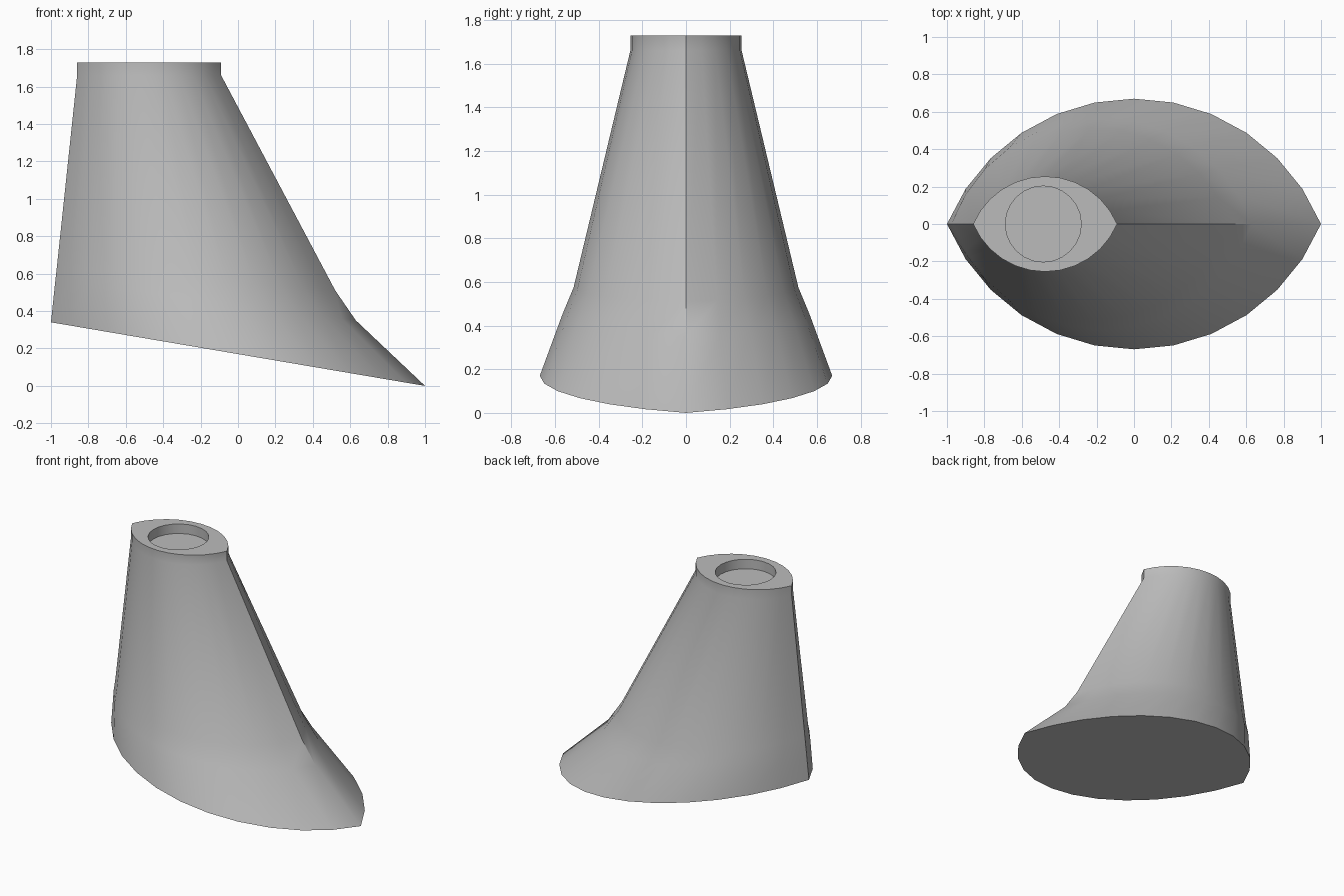
import bpy, bmesh
from math import sin, cos, pi, atan2, radians
from mathutils import Vector

cube = bpy.data.objects.get("Cube")
if cube:
    bpy.data.objects.remove(cube, do_unlink=True)

STEPS = 12  # segments in each of the two arcs of a section


def lens_ring(left, right, half_width):
    """Pointed oval section between two (x, z) tips, made of two arcs."""
    a = (right[0] - left[0]) / 2
    mid = (right[0] + left[0]) / 2
    radius = (a * a + half_width ** 2) / (2 * half_width)
    spread = atan2(a, radius - half_width)
    points = []
    for side in (1, -1):
        for k in range(STEPS):
            t = spread * (1 - 2 * k / STEPS)
            x = side * radius * sin(t)
            y = side * (radius * cos(t) - radius + half_width)
            z = left[1] + (right[1] - left[1]) * (x + a) / (2 * a)
            points.append(Vector((mid + x, y, z)))
    return points


def circle_ring(x, radius, z):
    count = 2 * STEPS
    return [Vector((x + radius * cos(2 * pi * k / count),
                    radius * sin(2 * pi * k / count), z)) for k in range(count)]


rings = [
    # slanted base, flared foot, tapering body
    lens_ring((-1, 0.34), (1, 0), 0.67),
    lens_ring((-0.977, 0.56), (0.63, 0.35), 0.565),
    lens_ring((-0.968, 0.64), (0.52, 0.51), 0.515),
    # upright collar
    lens_ring((-0.86, 1.66), (-0.09, 1.66), 0.255),
    lens_ring((-0.86, 1.73), (-0.09, 1.73), 0.255),
    # round socket sunk into the top
    circle_ring(-0.485, 0.203, 1.73),
    circle_ring(-0.485, 0.203, 1.66),
]

# Skin the rings and close both ends
bm = bmesh.new()
loops = [[bm.verts.new(p) for p in ring] for ring in rings]
for low, high in zip(loops, loops[1:]):
    for k in range(len(low)):
        n = (k + 1) % len(low)
        bm.faces.new((low[k], low[n], high[n], high[k]))
bm.faces.new(loops[0][::-1])
bm.faces.new(loops[-1])
bmesh.ops.recalc_face_normals(bm, faces=bm.faces[:])
mesh = bpy.data.meshes.new("tapered_foot")
bm.to_mesh(mesh)
bm.free()

# Plain grey finish
grey = bpy.data.materials.new("light_grey")
grey.use_nodes = True
colour = (0.5, 0.5, 0.5, 1)
grey.diffuse_color = colour
grey.node_tree.nodes["Principled BSDF"].inputs["Base Color"].default_value = colour
mesh.materials.append(grey)

foot = bpy.data.objects.new("tapered_foot", mesh)
bpy.context.collection.objects.link(foot)
bpy.ops.object.select_all(action='DESELECT')
foot.select_set(True)
bpy.context.view_layer.objects.active = foot
bpy.ops.object.shade_smooth_by_angle(angle=radians(35))
